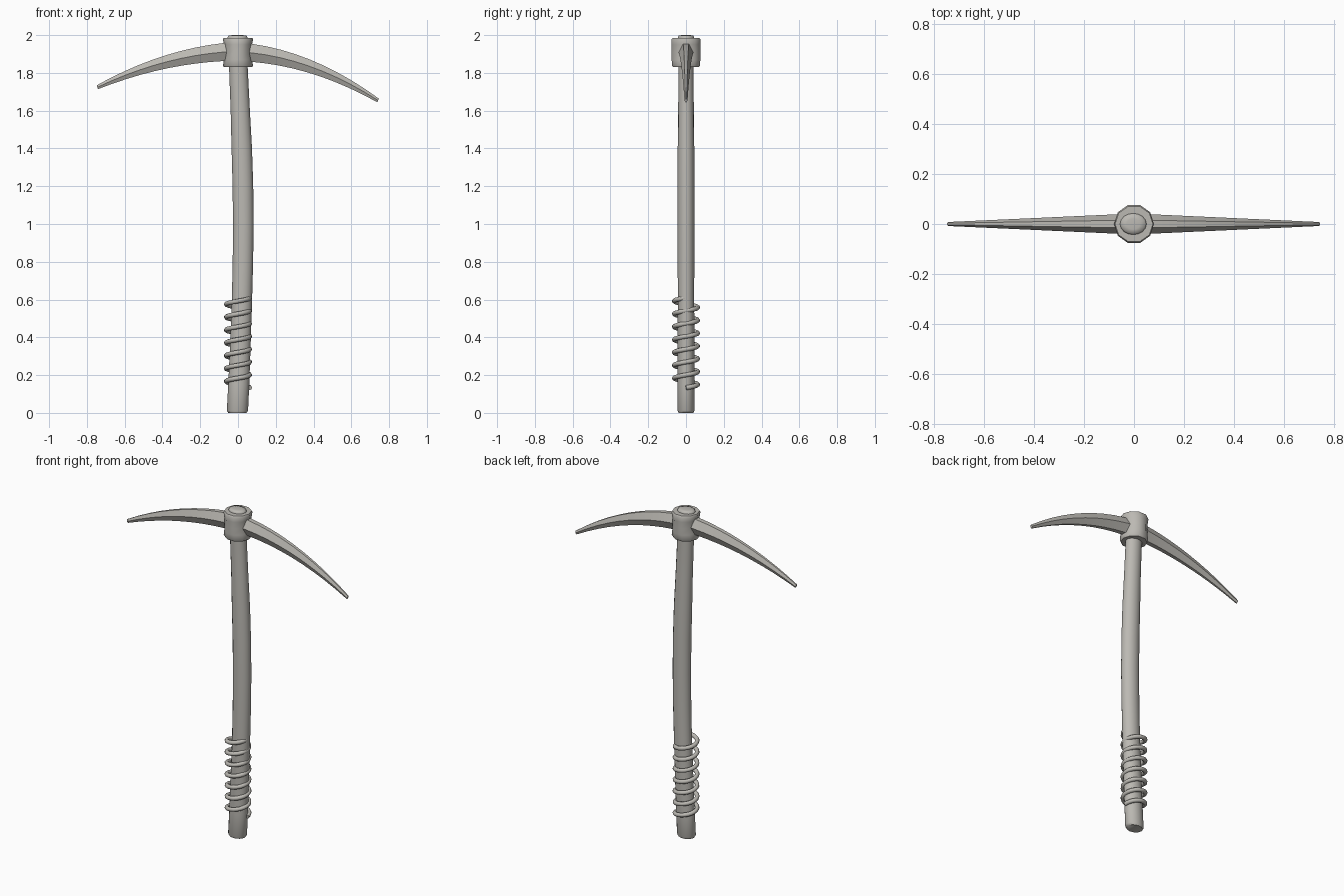
import bpy, bmesh
from math import sin, cos, pi, tau, radians

if "Cube" in bpy.data.objects:
    bpy.data.objects.remove(bpy.data.objects["Cube"])

stone = bpy.data.materials.new("warm_grey")
stone.use_nodes = True
grey = (0.5, 0.485, 0.45, 1)
stone.diffuse_color = grey
stone.node_tree.nodes["Principled BSDF"].inputs["Base Color"].default_value = grey


def loft(name, rings, smooth_angle):
    """Skin a list of equal-length rings and cap both ends."""
    bm = bmesh.new()
    loops = [[bm.verts.new(p) for p in ring] for ring in rings]
    n = len(loops[0])
    for a, b in zip(loops, loops[1:]):
        for i in range(n):
            j = (i + 1) % n
            bm.faces.new((a[i], a[j], b[j], b[i]))
    bm.faces.new(loops[0][::-1])
    bm.faces.new(loops[-1])
    bmesh.ops.recalc_face_normals(bm, faces=bm.faces)
    mesh = bpy.data.meshes.new(name)
    bm.to_mesh(mesh)
    bm.free()
    mesh.materials.append(stone)
    obj = bpy.data.objects.new(name, mesh)
    bpy.context.collection.objects.link(obj)
    bpy.ops.object.select_all(action='DESELECT')
    obj.select_set(True)
    bpy.context.view_layer.objects.active = obj
    if smooth_angle:
        bpy.ops.object.shade_smooth_by_angle(angle=radians(smooth_angle))
    return obj


def ellipse(cx, z, rx, ry, sides):
    return [(cx + rx * cos(tau * i / sides), ry * sin(tau * i / sides), z)
            for i in range(sides)]


# Bowed wooden shaft: height, centre offset, width scale
shaft = [(0.0, -0.003, 0.92), (0.012, -0.003, 1.06), (0.15, 0.004, 1.05),
         (0.35, 0.012, 1.03), (0.6, 0.021, 1.01), (0.8, 0.026, 1.02),
         (1.0, 0.028, 1.03), (1.2, 0.026, 1.03), (1.4, 0.02, 1.02),
         (1.6, 0.012, 0.96), (1.83, 0.002, 0.93), (1.988, -0.003, 1.0),
         (1.997, -0.003, 0.9), (2.0, -0.003, 0.5)]
loft("handle", [ellipse(c, z, 0.053 * s, 0.043 * min(s, 1.03), 16)
                for z, c, s in shaft], 60)

# Ten-sided collar, slightly waisted where the blades pass through
collar = [(1.83, 0.074, 0.072), (1.838, 0.08, 0.077), (1.87, 0.074, 0.08),
          (1.91, 0.071, 0.08), (1.95, 0.074, 0.08), (1.978, 0.08, 0.08),
          (1.986, 0.076, 0.074)]
loft("collar", [ellipse(0, z, rx, ry, 10) for z, rx, ry in collar], 50)


# Curved hexagonal blades tapering to blunt tips
def blade(name, side, tip_x, tip_z, root_z):
    steps, rings = 10, []
    for k in range(steps + 1):
        t = k / steps
        x = side * tip_x * t
        mid = root_z - (root_z - tip_z) * (0.15 * t + 0.85 * t * t)
        w = 0.042 * (1 - t) + 0.008 * t
        h = 0.049 * (1 - t ** 1.4) + 0.01 * t ** 1.4
        lean = side * 0.35 * t * h
        section = [(1, 0), (0.38, 1), (-0.38, 1), (-1, 0), (-0.38, -1), (0.38, -1)]
        rings.append([(x + lean * v, w * u, mid + h * v) for u, v in section])
    return loft(name, rings, 25)


blade("left_blade", 1, 0.742, 1.654, 1.912)
blade("right_blade", -1, 0.745, 1.724, 1.915)

# Wire grip: a right-handed coil of seven turns
turns, per_turn = 7, 24
coil = bpy.data.curves.new("grip_wire", 'CURVE')
coil.dimensions = '3D'
coil.bevel_depth = 0.0125
coil.bevel_resolution = 2
coil.use_fill_caps = True
path = coil.splines.new('POLY')
path.points.add(turns * per_turn)
for i, p in enumerate(path.points):
    a = tau * i / per_turn
    p.co = (0.062 * cos(a), 0.062 * sin(a), 0.133 + 0.068 * i / per_turn, 1)
path.use_smooth = True
coil.materials.append(stone)
wire = bpy.data.objects.new("grip_wire", coil)
bpy.context.collection.objects.link(wire)
